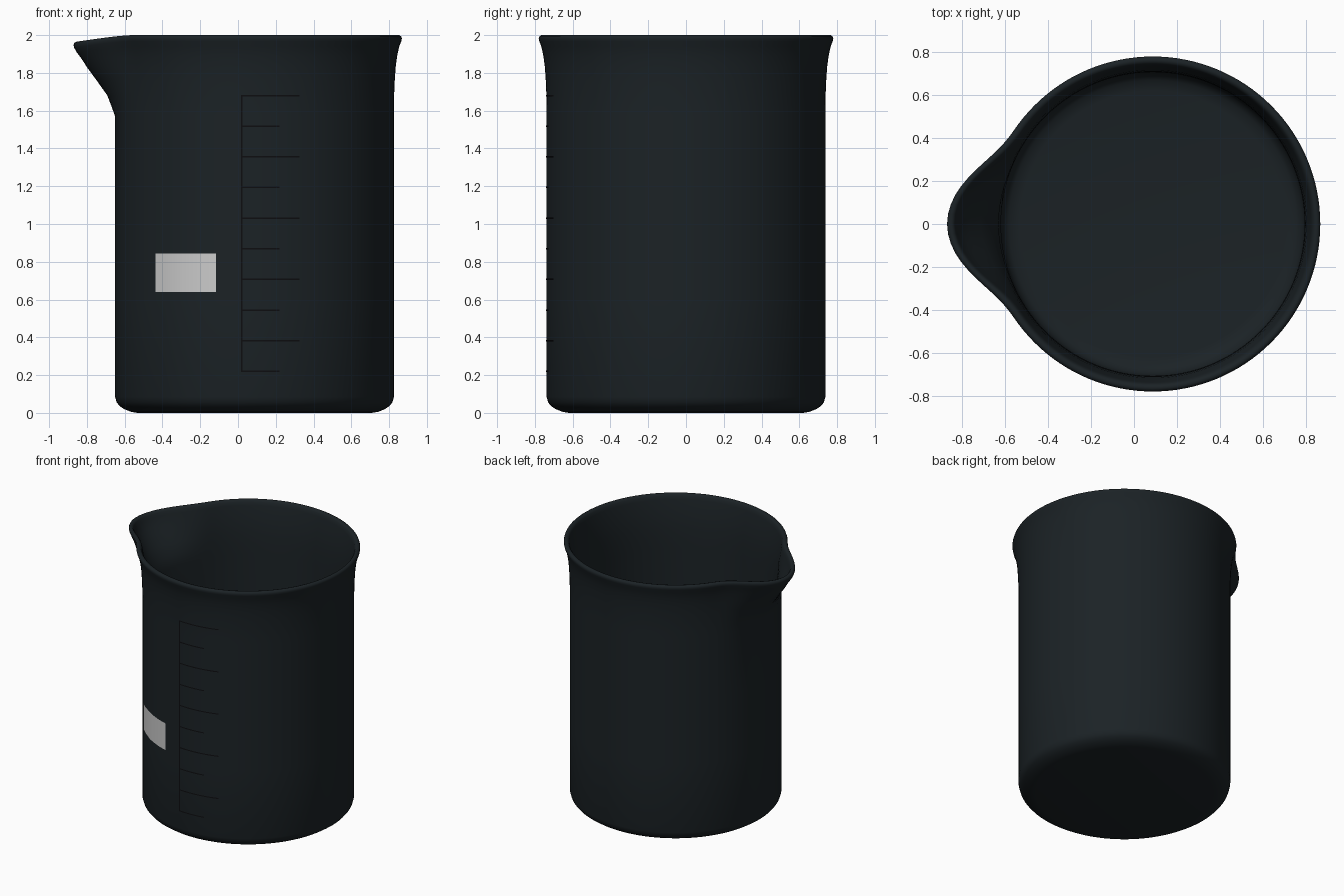
import bpy, bmesh
from math import sin, cos, pi, asin, radians

if "Cube" in bpy.data.objects:
    bpy.data.objects.remove(bpy.data.objects["Cube"])

CX, R, SEG = 0.0875, 0.738, 128   # body axis, body radius, sides


def material(name, color):
    m = bpy.data.materials.new(name)
    m.diffuse_color = color
    m.use_nodes = True
    m.node_tree.nodes["Principled BSDF"].inputs["Base Color"].default_value = m.diffuse_color
    return m


def finish(bm, name, mat):
    bmesh.ops.recalc_face_normals(bm, faces=bm.faces)
    me = bpy.data.meshes.new(name)
    bm.to_mesh(me)
    bm.free()
    for p in me.polygons:
        p.use_smooth = True
    me.materials.append(mat)
    ob = bpy.data.objects.new(name, me)
    bpy.context.collection.objects.link(ob)
    return ob


# Spout: outward push by height, faded by angle away from -x
RAMP = [(1.57, 0), (1.68, 0.04), (1.83, 0.14), (1.95, 0.178), (2.01, 0.178)]


def push(z):
    if z <= RAMP[0][0]:
        return 0.0
    for (z0, a), (z1, b) in zip(RAMP, RAMP[1:]):
        if z <= z1:
            return a + (b - a) * (z - z0) / (z1 - z0)
    return RAMP[-1][1]


def spout_point(r, z, a):
    off = abs((a + pi) % (2 * pi) - pi)      # angle from the spout
    half = radians(35)
    f = cos(off / half * pi / 2) ** 2.4 if off < half else 0.0
    drop = 0.035 * f * min(1, max(0, (z - 1.83) / 0.12))
    rr = r + push(z) * f
    return (CX - rr * cos(a), -rr * sin(a), z - drop)


# Glass wall profile: outside up, over the rolled rim, inside down
profile = [(0.62, 0), (0.655, 0.006), (0.69, 0.02), (0.715, 0.037),
           (0.73, 0.056), (R, 0.085), (R, 0.6), (R, 1.1), (R, 1.57),
           (R, 1.625), (0.739, 1.68), (0.742, 1.755), (0.747, 1.83),
           (0.755, 1.89), (0.766, 1.94), (0.777, 1.968), (0.78, 1.982),
           (0.776, 1.994), (0.765, 2.0), (0.752, 1.997), (0.743, 1.985),
           (0.737, 1.96), (0.726, 1.89), (0.717, 1.83), (0.711, 1.755),
           (0.708, 1.68), (0.707, 1.6), (0.707, 1.1), (0.707, 0.6),
           (0.707, 0.11), (0.695, 0.07), (0.67, 0.045), (0.62, 0.035)]

bm = bmesh.new()
rings = [[bm.verts.new(spout_point(r, z, 2 * pi * i / SEG)) for i in range(SEG)]
         for r, z in profile]
for lo, hi in zip(rings, rings[1:]):
    for i in range(SEG):
        j = (i + 1) % SEG
        bm.faces.new((lo[i], lo[j], hi[j], hi[i]))
bm.faces.new(rings[0])     # underside
bm.faces.new(rings[-1])    # inner floor
finish(bm, "beaker_body", material("dark_glass", (0.011, 0.016, 0.019, 1)))


# Printed marks: thin patches wrapped on the front of the wall
def patch(bm, x0, x1, z0, z1, n, rad=R + 0.003):
    a0, a1 = asin((x0 - CX) / rad), asin((x1 - CX) / rad)
    cols = []
    for i in range(n + 1):
        a = a0 + (a1 - a0) * i / n
        cols.append([bm.verts.new((CX + rad * sin(a), -rad * cos(a), z))
                     for z in (z0, z1)])
    for p, q in zip(cols, cols[1:]):
        bm.faces.new((p[0], q[0], q[1], p[1]))


# Measuring scale
bm = bmesh.new()
T = 0.004
patch(bm, 0.016, 0.024, 0.22 - T, 1.68 + T, 1)
for k in range(10):
    z = 0.22 + k * (1.68 - 0.22) / 9
    patch(bm, 0.024, 0.325 if k % 2 else 0.22, z - T, z + T, 8)
finish(bm, "measuring_scale", material("black_print", (0.004, 0.004, 0.005, 1)))

# Writing panel
bm = bmesh.new()
patch(bm, -0.437, -0.117, 0.64, 0.845, 12)
finish(bm, "writing_panel", material("white_print", (0.62, 0.65, 0.65, 1)))
